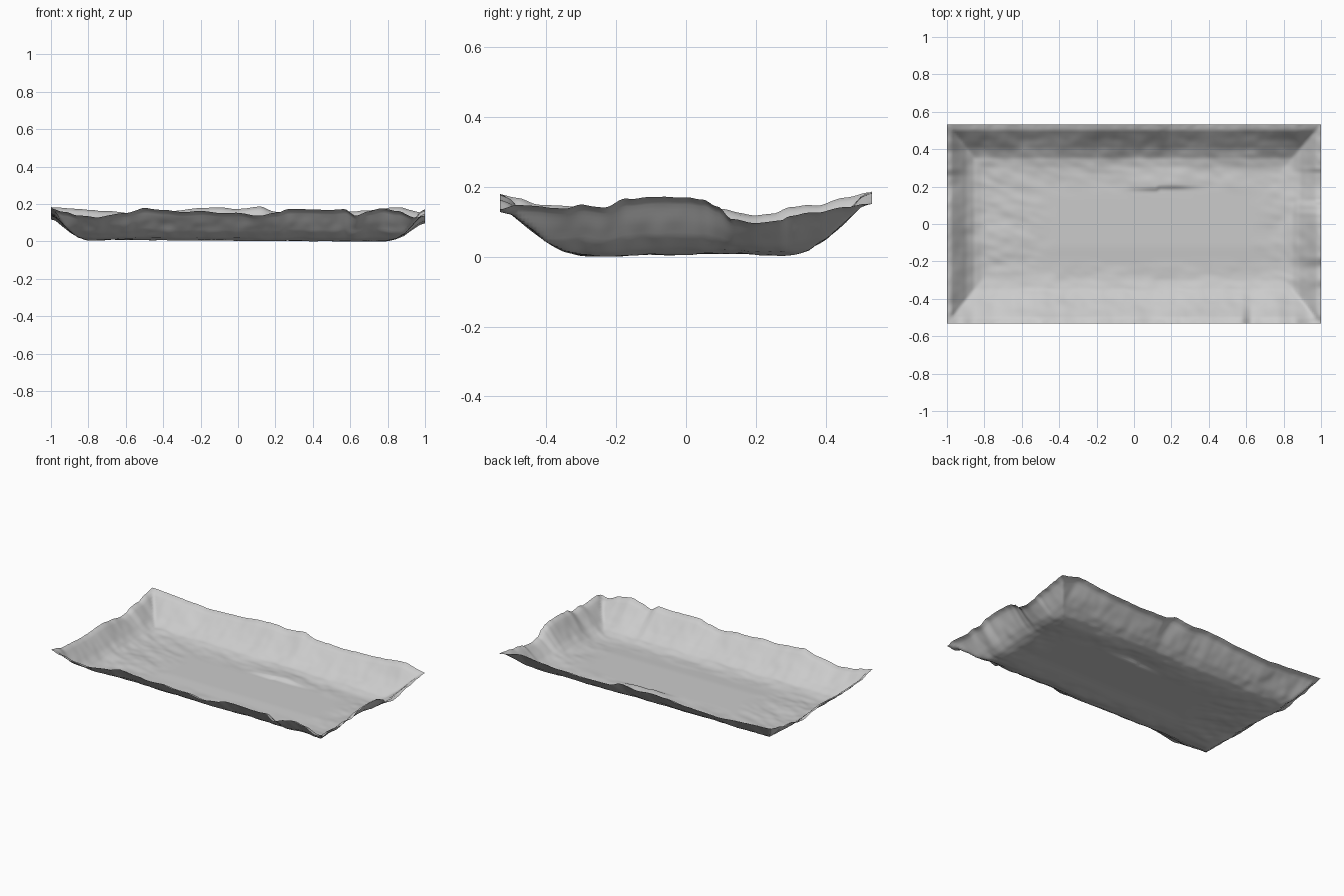
import bpy, bmesh
from mathutils import Vector, noise

if "Cube" in bpy.data.objects:
    bpy.data.objects.remove(bpy.data.objects["Cube"])

HX, HY = 1.0, 0.533
NX, NY = 180, 100

# Rim heights along each side: (position, height)
FRONT = [(-1, .178), (-.93, .16), (-.85, .14), (-.75, .132), (-.6, .155), (-.5, .18), (-.4, .17),
         (-.3, .16), (-.2, .165), (-.1, .155), (0, .155), (.1, .14), (.2, .155), (.27, .175),
         (.5, .17), (.57, .175), (.63, .14), (.7, .165), (.77, .18), (.85, .165), (.95, .13), (1, .138)]
BACK = [(-1, .185), (-.9, .178), (-.7, .165), (-.6, .155), (-.35, .165), (-.2, .18), (-.1, .185),
        (0, .175), (.12, .188), (.2, .16), (.4, .155), (.6, .162), (.7, .17), (.85, .185), (1, .155)]
RIGHT = [(-.533, .138), (-.48, .15), (-.35, .14), (-.3, .15), (-.24, .143), (-.17, .167), (-.1, .173),
         (0, .172), (.05, .165), (.09, .145), (.13, .11), (.2, .098), (.27, .105), (.3, .12),
         (.38, .13), (.46, .145), (.533, .153)]
LEFT = [(-.533, .18), (-.48, .17), (-.42, .15), (-.2, .14), (0, .15), (.1, .138), (.2, .12),
        (.25, .125), (.3, .145), (.38, .15), (.45, .17), (.533, .187)]
# Wall height share against distance in from the rim
WALL = [(0, 1), (.03, .93), (.08, .6), (.13, .3), (.18, .1), (.23, .015), (.26, 0)]


def sample(table, t):
    """Smoothly read a value from a table of points."""
    t = min(max(t, table[0][0]), table[-1][0])
    for (a, va), (b, vb) in zip(table, table[1:]):
        if t <= b:
            k = (t - a) / (b - a)
            if table is not WALL:
                k = k * k * (3 - 2 * k)
            return va + (vb - va) * k
    return table[-1][1]


def smooth(a, b, t):
    k = min(max((t - a) / (b - a), 0), 1)
    return k * k * (3 - 2 * k)


def floor_height(x, y):
    z = .013 - .005 * x
    z -= .006 * smooth(-.1, -.22, y)
    # rough ground around a flat middle
    rough = max(smooth(.15, .3, abs(y + .02)), smooth(.5, .7, abs(x - .1)))
    p = Vector((x * 5, y * 9 + x * 2, 3.7))
    z += rough * (.006 * noise.noise(p) + .004 * noise.noise(p * 2.6))
    # small ledge behind the middle
    edge = .195 if x > .13 else .185
    ledge = smooth(-.08, .12, x) * smooth(.42, .2, x)
    z += .014 * ledge * smooth(edge - .012, edge + .012, y) * smooth(.36, .22, y)
    return max(z, .002)


def height(x, y):
    sides = [(HX - x, RIGHT, y, 1.18), (HX + x, LEFT, y, 1.25),
             (HY - y, BACK, x, 1.0), (HY + y, FRONT, x, 1.0)]
    weights = [1 / (max(d, 0) + .002) ** 3 for d, *_ in sides]
    rim = sum(w * sample(t, s) for w, (_, t, s, _) in zip(weights, sides)) / sum(weights)
    near = min(d * k for d, _, _, k in sides)
    share = sample(WALL, near)
    # crumpled folds on the walls
    folds = noise.noise(Vector((x * 9, y * 9, 1.3))) * .6 + noise.noise(Vector((x * 19, y * 19, 5))) * .3
    rise = share + .16 * folds * share * (1 - share) * 2
    ground = floor_height(x, y)
    z = ground + (rim - ground) * rise
    if near < .02:
        z += .003 * noise.noise(Vector((x * 25, y * 25, 9)))
    return z


# Ground sheet with raised crumpled rim
bm = bmesh.new()
rows = []
for j in range(NY + 1):
    y = -HY + 2 * HY * j / NY
    xs = [-HX + 2 * HX * i / NX for i in range(NX + 1)]
    rows.append([bm.verts.new((x, y, height(x, y))) for x in xs])
for a, b in zip(rows, rows[1:]):
    for i in range(NX):
        f = bm.faces.new((a[i], a[i + 1], b[i + 1], b[i]))
        f.smooth = True
low = min(v.co.z for v in bm.verts)
for v in bm.verts:
    v.co.z -= low

mesh = bpy.data.meshes.new("ground_sheet")
bm.to_mesh(mesh)
bm.free()
grey = bpy.data.materials.new("light grey")
grey.diffuse_color = (.6, .6, .6, 1)
grey.use_nodes = True
grey.node_tree.nodes["Principled BSDF"].inputs["Base Color"].default_value = grey.diffuse_color
mesh.materials.append(grey)
sheet = bpy.data.objects.new("ground_sheet", mesh)
bpy.context.collection.objects.link(sheet)
